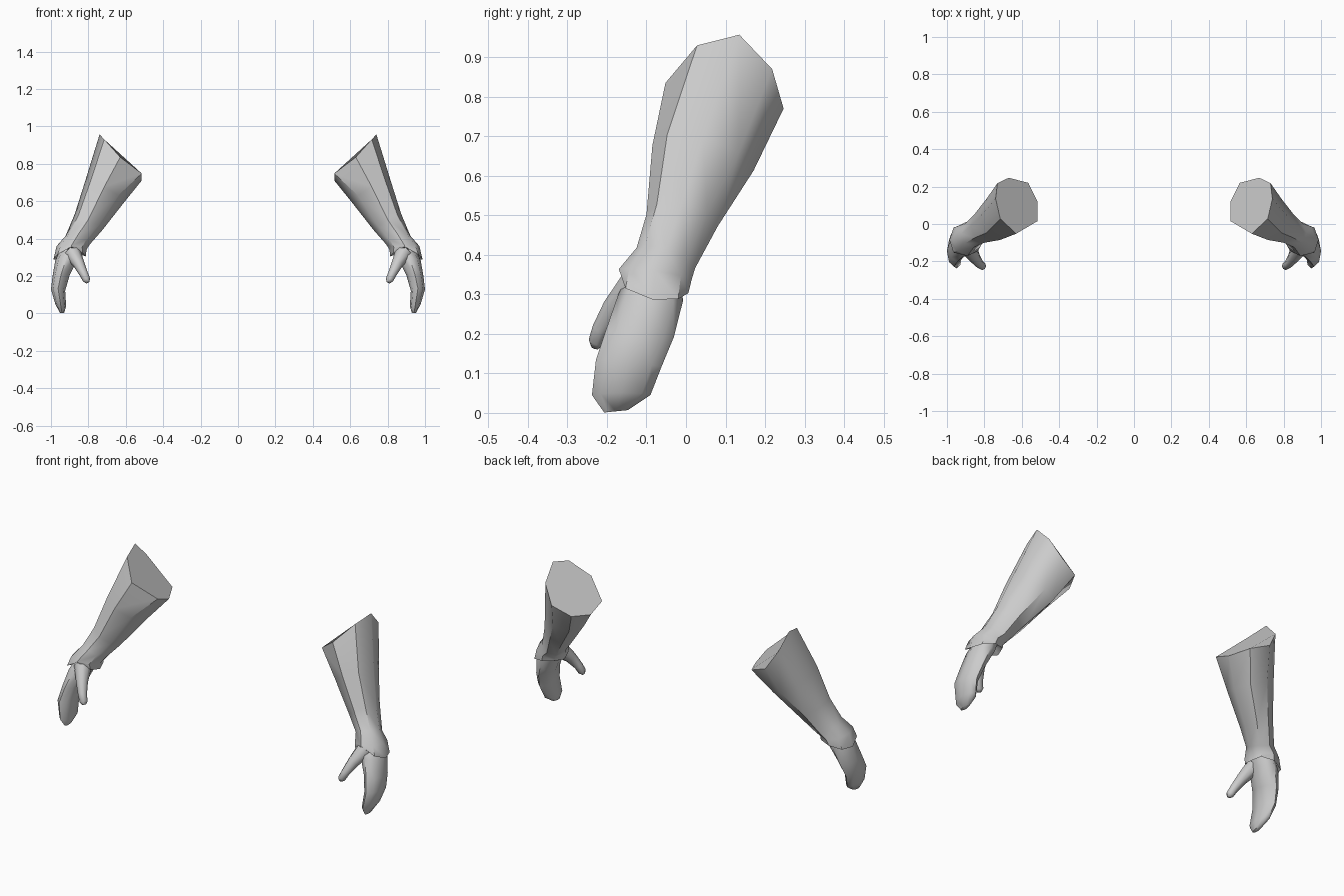
import bpy, bmesh, math
from mathutils import Vector

if "Cube" in bpy.data.objects:
    bpy.data.objects.remove(bpy.data.objects["Cube"])

grey = bpy.data.materials.new("plain_grey")
grey.diffuse_color = (0.6, 0.6, 0.6, 1)
grey.use_nodes = True
grey.node_tree.nodes["Principled BSDF"].inputs["Base Color"].default_value = grey.diffuse_color


def ring(cx, cy, cz, rx, ry, sx=0.0, sy=0.0, n=8):
    """Ellipse in plan whose height slopes by sx along x and sy along y."""
    pts = []
    for k in range(n):
        a = 2 * math.pi * k / n
        dx, dy = rx * math.cos(a), ry * math.sin(a)
        pts.append(Vector((cx + dx, cy + dy, cz + sx * dx + sy * dy)))
    return pts


def tube_ring(center, axis, r, n=8):
    """Circle around a centre, square to an axis."""
    axis = Vector(axis).normalized()
    u = axis.cross(Vector((0, 1, 0))).normalized()
    v = axis.cross(u)
    return [Vector(center) + r * (math.cos(2 * math.pi * k / n) * u
                                  + math.sin(2 * math.pi * k / n) * v) for k in range(n)]


def loft(name, rings, angle=45):
    """Skin the rings, cap both ends and mirror to the other side."""
    bm = bmesh.new()
    loops = [[bm.verts.new(p) for p in r] for r in rings]
    for a, b in zip(loops, loops[1:]):
        n = len(a)
        for k in range(n):
            bm.faces.new((a[k], a[(k + 1) % n], b[(k + 1) % n], b[k]))
    bm.faces.new(loops[0])
    bm.faces.new(loops[-1])
    bmesh.ops.recalc_face_normals(bm, faces=bm.faces)
    mesh = bpy.data.meshes.new(name)
    bm.to_mesh(mesh)
    bm.free()
    mesh.materials.append(grey)
    mesh.shade_smooth()
    mesh.set_sharp_from_angle(angle=math.radians(angle))
    obj = bpy.data.objects.new(name, mesh)
    bpy.context.collection.objects.link(obj)
    mirror = obj.modifiers.new("other_side", "MIRROR")
    mirror.use_mirror_merge = False
    return obj


# Forearm sleeve: slanted upper end, narrow wrist, flared cuff turned inward
upper_end = [Vector(p) for p in (
    (.74, .135, .957), (.73, .218, .87), (.67, .247, .77), (.565, .22, .725),
    (.515, .117, .71), (.515, .016, .748), (.63, -.052, .835), (.715, .028, .93))]
cuff_rim = [Vector(p) for p in (
    (.987, -.085, .287), (.965, -.02, .288), (.90, .006, .303), (.835, -.015, .312),
    (.814, -.075, .305), (.83, -.135, .322), (.89, -.166, .357), (.965, -.153, .315))]
loft("sleeve", [
    upper_end,
    ring(.715, .043, .645, .105, .128, .5, -.25),
    ring(.80, -.01, .487, .073, .09, .6, -.17),
    ring(.857, -.051, .392, .065, .074, .35, -.35),
    ring(.89, -.078, .35, .08, .092, .12, -.15),
    cuff_rim,
    ring(.897, -.08, .335, .062, .07, 0, -.1),
])

# Mitten-like palm and fingers, curling forward and inward
loft("hand", [
    ring(.885, -.075, .365, .055, .065),
    ring(.915, -.09, .29, .062, .082, -.1, -.1),
    ring(.946, -.117, .20, .046, .086, -.1, -.1),
    ring(.962, -.145, .125, .038, .083, .1, -.1),
    ring(.948, -.164, .045, .029, .074, .2, 0),
    ring(.941, -.177, .004, .012, .03, 0, .1),
], 60)

# Thumb reaching forward and inward
path = [((.885, -.125, .325), .046), ((.851, -.182, .265), .031),
        ((.825, -.215, .212), .023), ((.81, -.226, .18), .021), ((.804, -.23, .165), .01)]
rings = []
for i, (c, r) in enumerate(path):
    before, after = path[max(i - 1, 0)][0], path[min(i + 1, len(path) - 1)][0]
    rings.append(tube_ring(c, Vector(after) - Vector(before), r))
loft("thumb", rings, 60)
